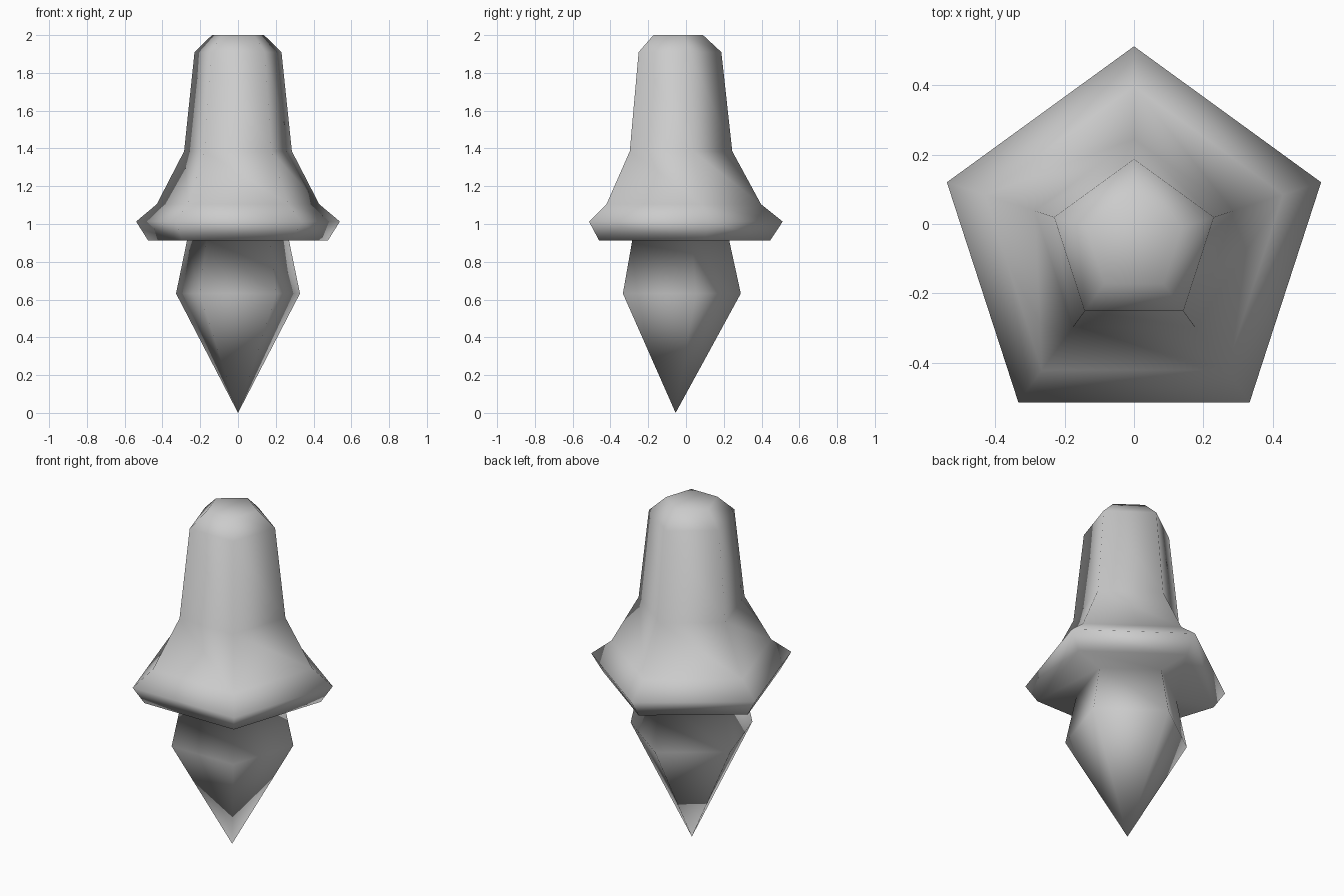
import bpy, bmesh, math

cube = bpy.data.objects.get("Cube")
if cube:
    bpy.data.objects.remove(cube, do_unlink=True)

SIDES = 5
CENTRE_Y = -0.055

# Radius and height of each ring, from the crown down to the lower point
PROFILE = [
    (0.145, 2.0), (0.242, 1.91), (0.30, 1.385),    # crown and shaft
    (0.452, 1.105), (0.567, 1.013), (0.50, 0.912),  # flared skirt
    (0.284, 0.912), (0.345, 0.632),                 # underside and spike
]

# Single light grey finish
grey = bpy.data.materials.new("light_grey")
grey.use_nodes = True
colour = (0.6, 0.6, 0.6, 1)
grey.diffuse_color = colour
grey.node_tree.nodes["Principled BSDF"].inputs["Base Color"].default_value = colour


def ring(bm, radius, z):
    """Five-sided ring with one corner towards the back."""
    angles = [math.pi / 2 + math.tau * i / SIDES for i in range(SIDES)]
    return [bm.verts.new((radius * math.cos(a), CENTRE_Y + radius * math.sin(a), z))
            for a in angles]


# Lathe the rings into one smooth, closed body
bm = bmesh.new()
rings = [ring(bm, r, z) for r, z in PROFILE]
tip = bm.verts.new((0, CENTRE_Y, 0))
bm.faces.new(rings[0])
for upper, lower in zip(rings, rings[1:]):
    for i in range(SIDES):
        j = (i + 1) % SIDES
        bm.faces.new((upper[i], lower[i], lower[j], upper[j]))
for i in range(SIDES):
    bm.faces.new((rings[-1][i], tip, rings[-1][(i + 1) % SIDES]))
bmesh.ops.recalc_face_normals(bm, faces=bm.faces)
for face in bm.faces:
    face.smooth = True

mesh = bpy.data.meshes.new("spiked_peg")
bm.to_mesh(mesh)
bm.free()
mesh.materials.append(grey)
peg = bpy.data.objects.new("spiked_peg", mesh)
bpy.context.collection.objects.link(peg)
